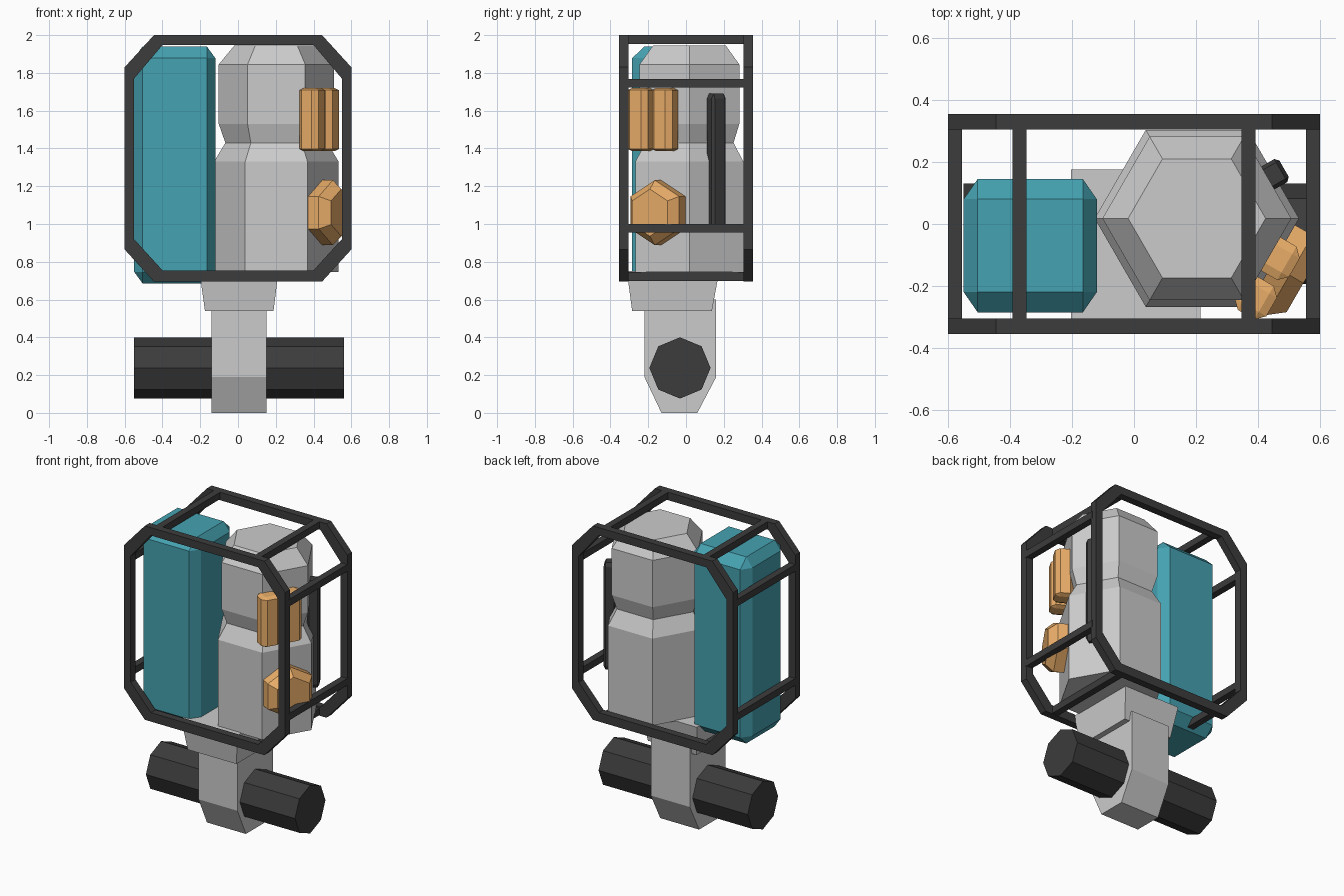
import bpy, bmesh
from math import sin, cos, pi, radians
from mathutils import Matrix, Vector

if "Cube" in bpy.data.objects:
    bpy.data.objects.remove(bpy.data.objects["Cube"])


def material(name, rgb):
    m = bpy.data.materials.new(name)
    m.diffuse_color = (*rgb, 1)
    m.use_nodes = True
    m.node_tree.nodes["Principled BSDF"].inputs["Base Color"].default_value = m.diffuse_color
    return m


TEAL = material("teal", (0.06, 0.36, 0.44))
BLACK = material("black", (0.045, 0.045, 0.045))
ORANGE = material("orange", (0.82, 0.42, 0.14))


def finish(name, bm, mat=None, matrix=None):
    if matrix:
        bm.transform(matrix)
    bmesh.ops.recalc_face_normals(bm, faces=bm.faces)
    me = bpy.data.meshes.new(name)
    bm.to_mesh(me)
    bm.free()
    ob = bpy.data.objects.new(name, me)
    bpy.context.collection.objects.link(ob)
    if mat:
        me.materials.append(mat)
    return ob


def loft(name, rings, mat=None, closed=False, matrix=None):
    """Skin equal-length rings; cap the ends or join last to first."""
    bm = bmesh.new()
    vs = [[bm.verts.new(p) for p in r] for r in rings]
    n = len(vs[0])
    pairs = list(zip(vs, vs[1:])) + ([(vs[-1], vs[0])] if closed else [])
    for a, b in pairs:
        for i in range(n):
            j = (i + 1) % n
            bm.faces.new((a[i], a[j], b[j], b[i]))
    if not closed:
        bm.faces.new(vs[0])
        bm.faces.new(vs[-1])
    return finish(name, bm, mat, matrix)


def chamfer_box(name, size, c, mat, matrix):
    """Box with all edges chamfered by c = (cx, cy, cz)."""
    bm = bmesh.new()
    h = [s / 2 for s in size]
    for sx in (-1, 1):
        for sy in (-1, 1):
            for sz in (-1, 1):
                for k in range(3):
                    p = [h[i] - (0 if i == k else c[i]) for i in range(3)]
                    bm.verts.new((sx * p[0], sy * p[1], sz * p[2]))
    bmesh.ops.convex_hull(bm, input=bm.verts)
    bmesh.ops.dissolve_limit(bm, angle_limit=0.01, verts=bm.verts, edges=bm.edges)
    return finish(name, bm, mat, matrix)


def ngon(r, n, h, start=0.0):
    return [(r * cos(start + 2 * pi * i / n), r * sin(start + 2 * pi * i / n), h)
            for i in range(n)]


def rect(x0, x1, y0, y1, z):
    return [(x0, y0, z), (x1, y0, z), (x1, y1, z), (x0, y1, z)]


# Octagonal cage hoops, front and back
def hoop(hx, cx, z0, z1, c0, c1, y):
    half = [(cx, z0), (hx, c0), (hx, c1), (cx, z1)]
    pts = half + [(-x, z) for x, z in reversed(half)]
    return [(x, y, z) for x, z in pts]


outer = (0.6, 0.445, 0.695, 2.0, 0.865, 1.83)
inner = (0.55, 0.40, 0.755, 1.947, 0.92, 1.77)
for side, ya, yb in (("front", -0.355, -0.305), ("back", 0.305, 0.355)):
    loft("cage_hoop_" + side, [hoop(*outer, ya), hoop(*outer, yb),
                               hoop(*inner, yb), hoop(*inner, ya)], BLACK, True)

# Cage cross bars
for s, side in ((-1, "left"), (1, "right")):
    for i, (x, z) in enumerate([(0.37, 1.977), (0.578, 1.745), (0.578, 0.978), (0.37, 0.722)]):
        w = 0.023
        loft(f"cage_bar_{side}_{i}",
             [rect(s * x - w, s * x + w, -0.32, 0.32, z + d) for d in (-w, w)], BLACK)

# Main hexagonal tank with pinched neck
profile = [(0.33, 0.745), (0.33, 1.33), (0.27, 1.43), (0.305, 1.53), (0.305, 1.845), (0.222, 1.945)]
CX, CY = 0.203, 0.018
loft("main_tank", [ngon(r, 6, z) for r, z in profile],
     matrix=Matrix.Translation((CX, CY, 0)))

# Teal side tank
chamfer_box("side_tank", (0.43, 0.43, 1.255), (0.045, 0.065, 0.062), TEAL,
            Matrix.Translation((-0.335, -0.07, 1.3125)))

# Lower post, collar and cross roller
loft("post", [rect(-0.14, 0.15, -0.13, 0.06, 0),
              rect(-0.14, 0.15, -0.22, 0.16, 0.19),
              rect(-0.14, 0.15, -0.22, 0.16, 0.6)])
loft("post_collar", [rect(-0.175, 0.188, -0.285, 0.137, 0.54),
                     rect(-0.204, 0.214, -0.313, 0.176, 0.75)])
loft("cross_roller", [ngon(0.162, 8, h) for h in (-0.55, 0.56)], BLACK,
     matrix=Matrix.Translation((0, -0.032, 0.238)) @ Matrix.Rotation(pi / 2, 4, 'Y'))

# Black rod on the rear right facet
chamfer_box("side_rod", (0.075, 0.085, 0.72), (0.012, 0.012, 0.025), BLACK,
            Matrix.Translation((0.452, 0.16, 1.33)) @ Matrix.Rotation(radians(30), 4, 'Z'))

# Orange twin pouches on the front right facet
facet = Matrix.Rotation(radians(-30), 4, 'Z')
for i, t in enumerate((-0.0735, 0.0735)):
    pos = Vector((0.43, -0.175, 1.553)) + Vector((0.5, 0.866, 0)) * t
    chamfer_box(f"pouch_{i + 1}", (0.118, 0.125, 0.335), (0.028, 0.028, 0.012), ORANGE,
                Matrix.Translation(pos) @ facet)

# Orange hexagonal knob on the same facet
loft("hex_knob", [ngon(0.172, 6, -0.02), ngon(0.172, 6, 0.06), ngon(0.125, 6, 0.112)], ORANGE,
     matrix=Matrix.Translation((0.45, -0.135, 1.06)) @ facet @ Matrix.Rotation(pi / 2, 4, 'Y'))
